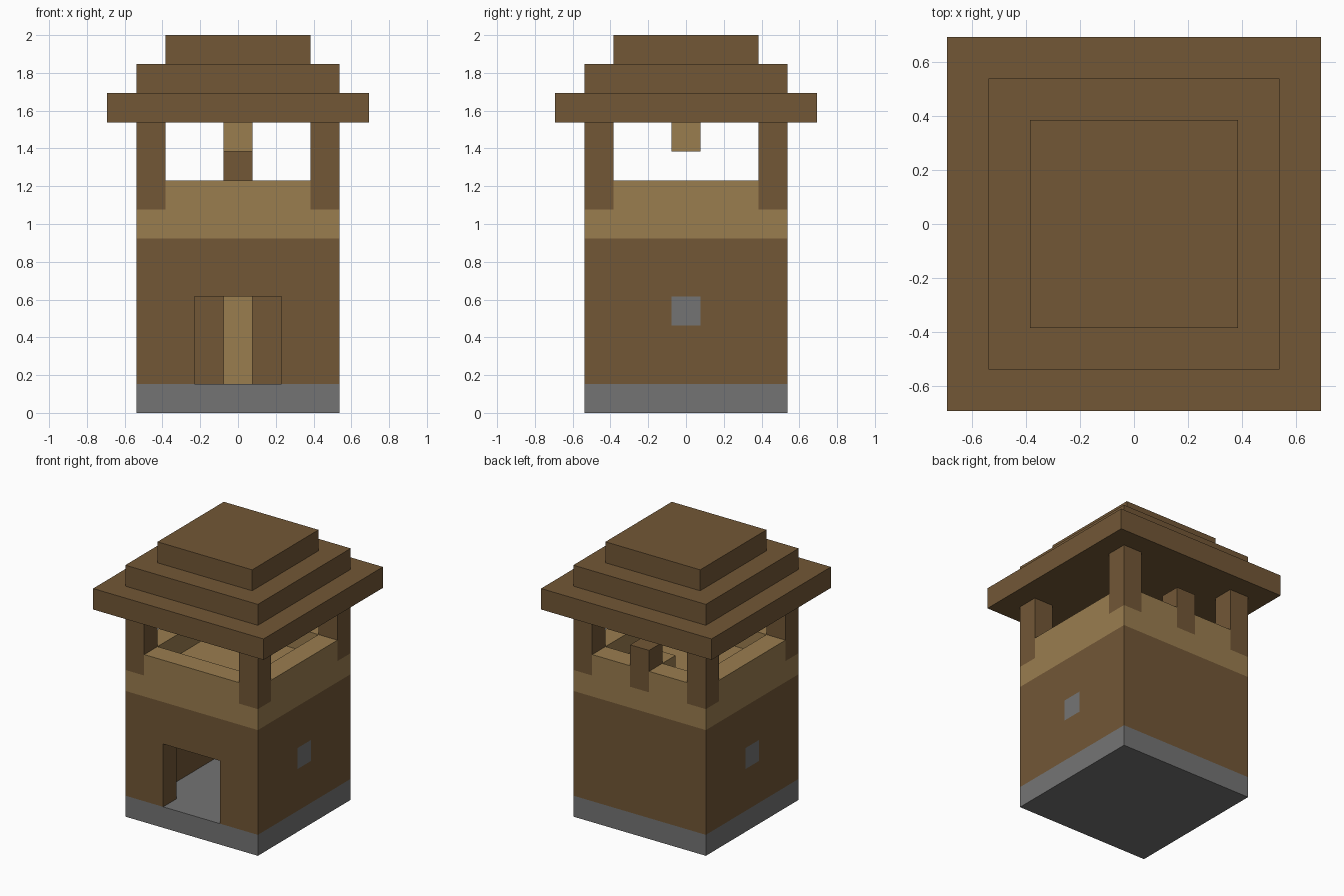
import bpy
import bmesh
import math
from itertools import product
from mathutils import Vector

U = 2 / 13  # edge of one building block

cube = bpy.data.objects.get("Cube")
if cube:
    bpy.data.objects.remove(cube, do_unlink=True)


def make_material(name, rgb):
    mat = bpy.data.materials.new(name)
    mat.use_nodes = True
    linear = [((c / 255 + 0.055) / 1.055) ** 2.4 for c in rgb]
    mat.diffuse_color = (*linear, 1)
    mat.node_tree.nodes["Principled BSDF"].inputs["Base Color"].default_value = (*linear, 1)
    return mat


DARK = make_material("dark wood", (114, 87, 54))
LIGHT = make_material("light wood", (154, 125, 79))
STONE = make_material("grey stone", (116, 116, 116))


def box(x, y, z):
    """Blocks in the inclusive ranges x, y and z."""
    return set(product(*(range(a, b + 1) for a, b in (x, y, z))))


def slab(half, z):
    return box((-half, half), (-half, half), (z, z))


def ring(half, z):
    """Hollow square of blocks over the layer range z."""
    inner = half - 1
    return box((-half, half), (-half, half), z) - box((-inner, inner), (-inner, inner), z)


def part(name, cells, mat, accent=None, accent_cells=()):
    """Skin the outside of a set of blocks and merge its flat faces."""
    bm = bmesh.new()
    corners = {}

    def vert(p):
        key = tuple(round(2 * c) for c in p)
        if key not in corners:
            corners[key] = bm.verts.new(Vector(p) * U)
        return corners[key]

    for cell in sorted(cells):
        centre = Vector(cell) + Vector((0, 0, 0.5))
        for axis, sign in product(range(3), (-1, 1)):
            n = Vector([sign if i == axis else 0 for i in range(3)])
            if tuple(int(c + d) for c, d in zip(cell, n)) in cells:
                continue
            a = Vector([1 if i == (axis + 1) % 3 else 0 for i in range(3)])
            b = n.cross(a)
            quad = [centre + (n + s * a + t * b) / 2
                    for s, t in ((-1, -1), (1, -1), (1, 1), (-1, 1))]
            face = bm.faces.new([vert(p) for p in quad])
            face.material_index = int(cell in accent_cells)
    bmesh.ops.dissolve_limit(bm, angle_limit=math.radians(1), verts=bm.verts[:],
                             edges=bm.edges[:], delimit={'MATERIAL'})
    mesh = bpy.data.meshes.new(name)
    bm.to_mesh(mesh)
    bm.free()
    mesh.materials.append(mat)
    if accent:
        mesh.materials.append(accent)
    obj = bpy.data.objects.new(name, mesh)
    bpy.context.collection.objects.link(obj)
    return obj


# Stone base
part("foundation", slab(3, 0), STONE)

# Hollow lower room with a doorway and one stone block in each side wall
doorway = box((-1, 1), (-3, -3), (1, 3))
side_blocks = {(-3, 0, 3), (3, 0, 3)}
part("lower_walls", ring(3, (1, 5)) - doorway, DARK, STONE, side_blocks)

# Posts that interrupt the railing: four corners and a short one at the back
corner_posts = {}
for sx, sy in product((-1, 1), repeat=2):
    name = ("back" if sy > 0 else "front") + ("_left" if sx > 0 else "_right") + "_post"
    corner_posts[name] = box((3 * sx, 3 * sx), (3 * sy, 3 * sy), (7, 9))
back_post = box((0, 0), (3, 3), (7, 8))

# Ladder column against the inside of the back wall
ladder = box((0, 0), (2, 2), (1, 7))
part("ladder_column", ladder, LIGHT)

# Lookout floor and railing in one piece
all_posts = back_post.union(*corner_posts.values())
part("lookout_deck", (slab(3, 6) | ring(3, (7, 7))) - all_posts - ladder, LIGHT)

for name, cells in corner_posts.items():
    part(name, cells, DARK)
part("back_middle_post", back_post, DARK)

# Block hanging below the middle of the roof
part("hanging_block", {(0, 0, 9)}, LIGHT)

# Stepped roof
for name, half, layer in (("roof_eaves", 4, 10), ("roof_middle", 3, 11), ("roof_top", 2, 12)):
    part(name, slab(half, layer), DARK)
